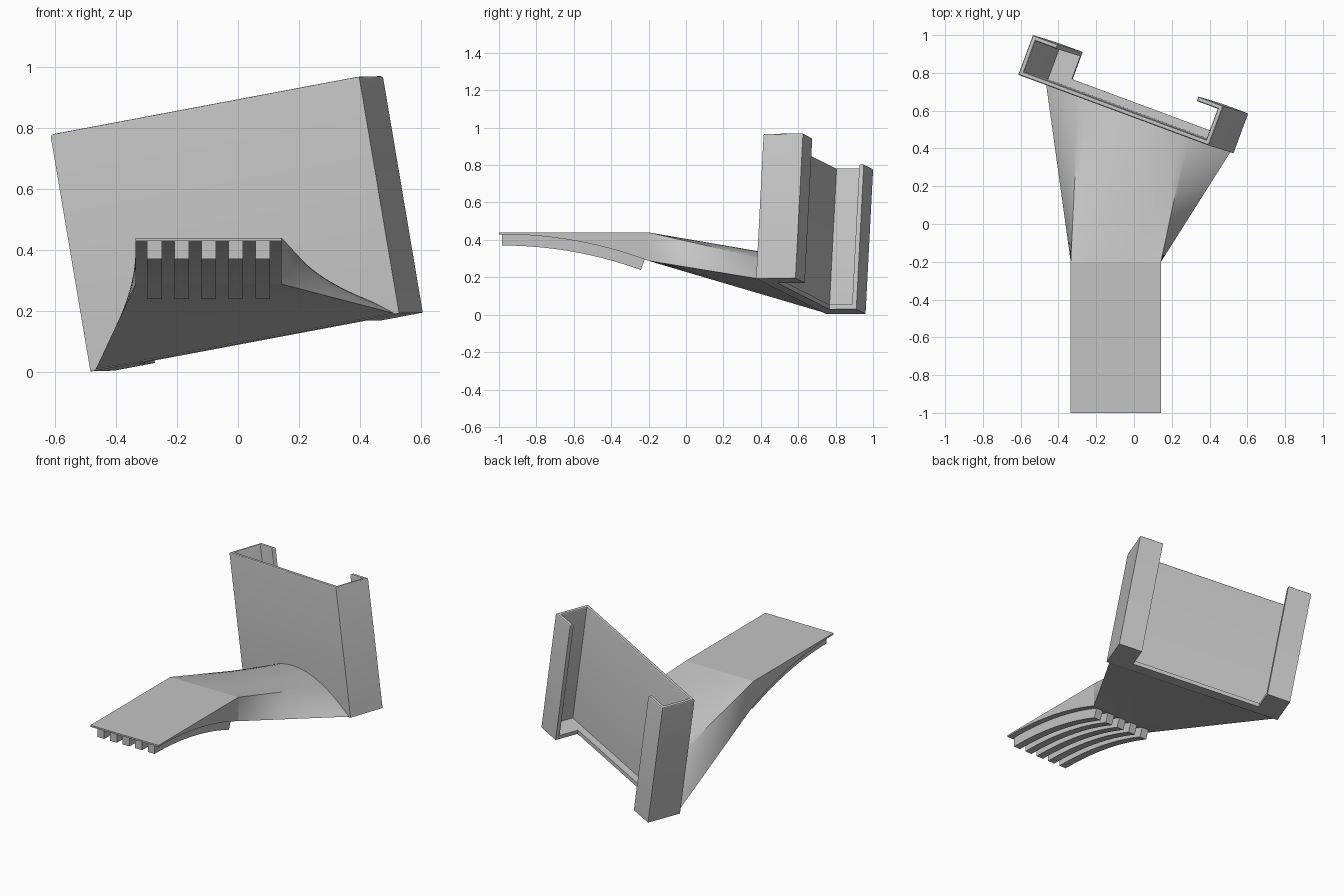
import bpy, bmesh
from math import sin, cos, asin
from mathutils import Vector, Matrix

if "Cube" in bpy.data.objects:
    bpy.data.objects.remove(bpy.data.objects["Cube"])

grey = bpy.data.materials.new("plain_grey")
grey.use_nodes = True
colour = (0.55, 0.55, 0.55, 1)
grey.diffuse_color = colour
grey.node_tree.nodes["Principled BSDF"].inputs["Base Color"].default_value = colour


def finish(name, bm, matrix=None):
    bmesh.ops.recalc_face_normals(bm, faces=bm.faces)
    mesh = bpy.data.meshes.new(name)
    bm.to_mesh(mesh)
    bm.free()
    mesh.materials.append(grey)
    obj = bpy.data.objects.new(name, mesh)
    bpy.context.collection.objects.link(obj)
    if matrix:
        obj.matrix_world = matrix
    bpy.ops.object.select_all(action='DESELECT')
    obj.select_set(True)
    bpy.context.view_layer.objects.active = obj
    bpy.ops.object.shade_smooth_by_angle(angle=0.5)
    return obj


def prism(profile, start, end, place):
    """Extrude a 2D profile from start to end; place maps (u, v, depth) to a point."""
    bm = bmesh.new()
    face = bm.faces.new([bm.verts.new(place(u, v, start)) for u, v in profile])
    moved = bmesh.ops.extrude_face_region(bm, geom=[face])["geom"]
    shift = Vector(place(0, 0, end)) - Vector(place(0, 0, start))
    bmesh.ops.translate(bm, vec=shift, verts=[g for g in moved if isinstance(g, bmesh.types.BMVert)])
    return bm


def bevel_edges(bm, rule, size):
    edges = [e for e in bm.edges if all(rule(v.co) for v in e.verts)]
    bmesh.ops.bevel(bm, geom=edges, offset=size, segments=3, profile=0.5, affect='EDGES')


# Tilted frame of the holder: width, depth and height directions from its lower front corner
corner = Vector((-0.483, 0.75, 0.003))
across = Vector((1.01, -0.375, 0.19))
W, D, H, T, LIP, LEDGE = across.length, 0.224, 0.787, 0.025, 0.145, 0.07
across.normalize()
up = Vector((-0.13, 0.04, 0.775))
up = (up - across * up.dot(across)).normalized()
back = up.cross(across)
frame = Matrix((across, back, up)).transposed().to_4x4()
frame.translation = corner


def upright(u, v, depth):
    return (u, v, depth)


# Holder wall with returned side lips
wall = [(0, 0), (W, 0), (W, D), (W - LIP, D), (W - LIP, D - T), (W - T, D - T),
        (W - T, T), (T, T), (T, D - T), (LIP, D - T), (LIP, D), (0, D)]
bm = prism(wall, T, H, upright)
bevel_edges(bm, lambda p: p.z > H - 0.001, 0.008)
finish("holder_wall", bm, frame)

# Holder floor with a wide notch between the two feet
floor = [(0, 0), (W, 0), (W, D), (W - LIP, D), (W - LIP, LEDGE),
         (LIP, LEDGE), (LIP, D), (0, D)]
bm = prism(floor, 0, T, upright)
bevel_edges(bm, lambda p: abs(p.y - LEDGE) < 0.001 and p.z > T - 0.001, 0.012)
finish("holder_floor", bm, frame)

# Clip tongue: flat top and arched underside
LEFT, RIGHT, TOP, FRONT, REAR = -0.335, 0.143, 0.44, -1.0, -0.2
ARC_Y, ARC_Z, RADIUS = -0.985, 0.43, 2.24


def arc(radius, end_angle, steps=20):
    return [(ARC_Y + radius * sin(end_angle * i / steps),
             ARC_Z - RADIUS + radius * cos(end_angle * i / steps)) for i in range(steps + 1)]


def sideways(u, v, depth):
    return (depth, u, v)


end_angle = asin((REAR - ARC_Y) / RADIUS)
underside = arc(RADIUS, end_angle)
tongue = [(FRONT, ARC_Z), (FRONT, TOP), (REAR, TOP)] + underside[::-1]
finish("clip_tongue", prism(tongue, LEFT, RIGHT, sideways))

# Five curved gripping ribs below the tongue
fin_angle = end_angle - 0.01
rib = arc(RADIUS + 0.001, fin_angle) + arc(RADIUS - 0.06, fin_angle)[::-1]
for i in range(5):
    x = -0.297 + 0.0885 * i
    finish(f"grip_rib_{i + 1}", prism(rib, x, x + 0.048, sideways))

# Flared neck blending the tongue's rectangular end into a low arch on the holder
BOTTOM = underside[-1][1]
F0, F1, S0, S1, ARCH = 0.015, 0.985, 0.21, 0.78, 0.205


def mix(a, b, t):
    return a + (b - a) * t


def arch_point(f):
    s = (f - F0) / (F1 - F0) * 2 - 1
    return corner + across * W * f + up * (ARCH * (1 - s * s) + 0.002) + back * 0.005


def base_point(f):
    return corner + across * W * f + up * 0.002 + back * 0.005


def rect(x, z):
    return Vector((x, REAR, z))


N = 16
pairs = []
for i in range(N):
    t = i / N
    pairs.append((rect(mix(LEFT, RIGHT, t), BOTTOM), base_point(mix(F0, F1, t))))
for i in range(N):
    t = i / N
    pairs.append((rect(RIGHT, mix(BOTTOM, TOP, t)), arch_point(mix(F1, S1, t))))
for i in range(N):
    t = i / N
    pairs.append((rect(mix(RIGHT, LEFT, t), TOP), arch_point(mix(S1, S0, t))))
for i in range(N):
    t = i / N
    pairs.append((rect(LEFT, mix(TOP, BOTTOM, t)), arch_point(mix(S0, F0, t))))

bm = bmesh.new()
STEPS = 12
rings = [[bm.verts.new(a.lerp(b, k / STEPS)) for a, b in pairs] for k in range(STEPS + 1)]
for r0, r1 in zip(rings, rings[1:]):
    for j in range(len(pairs)):
        n = (j + 1) % len(pairs)
        bm.faces.new((r0[j], r0[n], r1[n], r1[j]))
bm.faces.new(rings[0])
bm.faces.new(rings[-1])
finish("flared_neck", bm)
